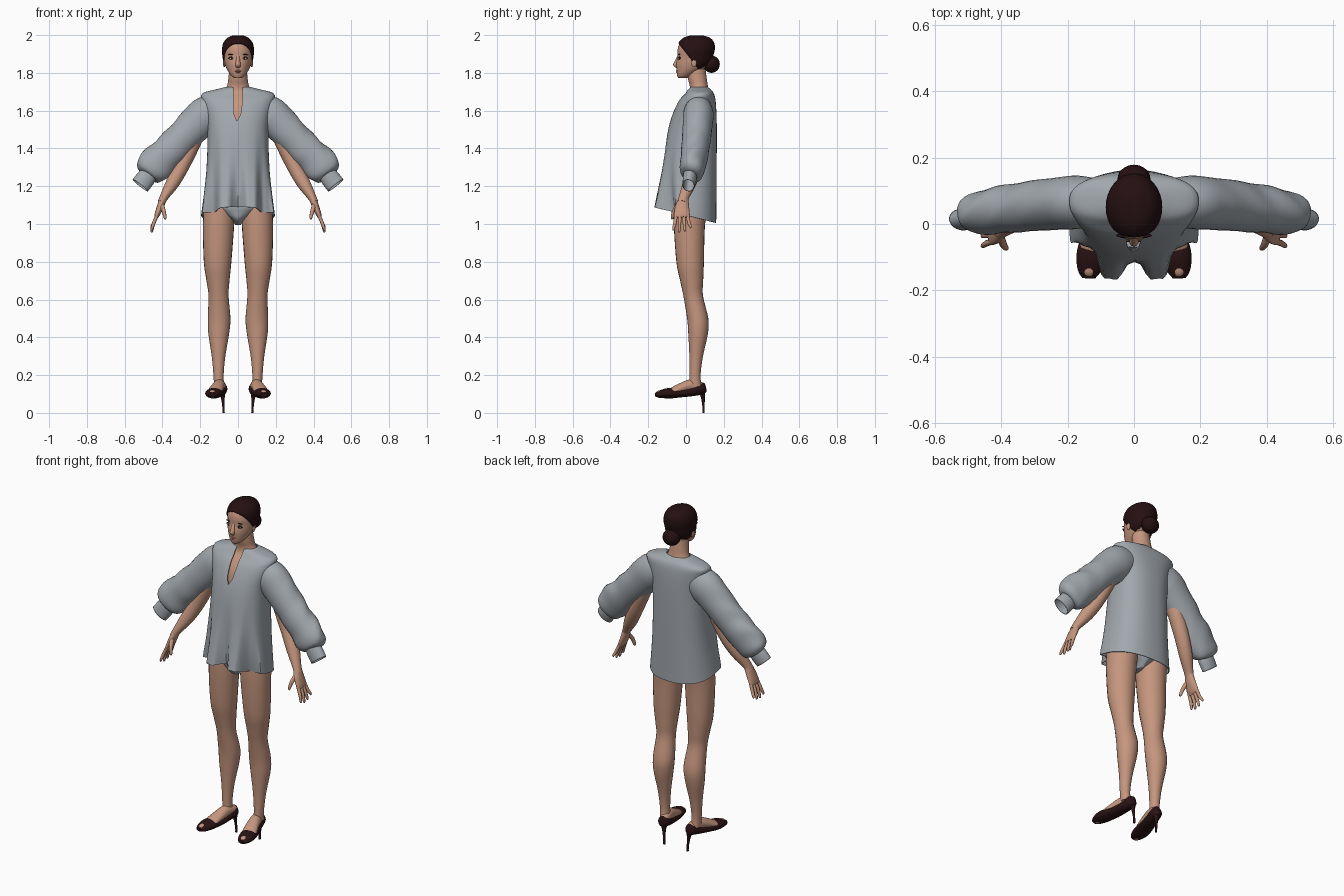
import bpy, bmesh
from math import sin, cos, pi, exp, copysign
from mathutils import Vector

cube = bpy.data.objects.get("Cube")
if cube:
    bpy.data.objects.remove(cube, do_unlink=True)


def material(name, r, g, b):
    m = bpy.data.materials.new(name)
    m.use_nodes = True
    m.diffuse_color = (r, g, b, 1)
    node = m.node_tree.nodes["Principled BSDF"]
    node.inputs["Base Color"].default_value = (r, g, b, 1)
    node.inputs["Roughness"].default_value = 0.7
    return m


SKIN = material("skin", .56, .305, .21)
CLOTH = material("grey cloth", .36, .39, .42)
HAIR = material("dark brown hair", .018, .005, .006)
LEATHER = material("dark leather", .022, .006, .007)
LIPS = material("lip pink", .42, .19, .15)
WHITE = material("eye white", .6, .55, .5)
DARK = material("eye dark", .02, .012, .01)
Y, Z = Vector((0, 1, 0)), Vector((0, 0, 1))


def clamp(v):
    return max(0, min(1, v))


def finish(name, bm, mat, mirror=False, thick=0):
    bmesh.ops.recalc_face_normals(bm, faces=bm.faces)
    mesh = bpy.data.meshes.new(name)
    bm.to_mesh(mesh)
    bm.free()
    mesh.materials.append(mat)
    ob = bpy.data.objects.new(name, mesh)
    bpy.context.collection.objects.link(ob)
    if thick:
        mod = ob.modifiers.new("thickness", "SOLIDIFY")
        mod.thickness, mod.offset = thick, -1
    if mirror:
        ob.modifiers.new("mirror", "MIRROR")
    return ob


def smooth_path(rings, steps):
    """Catmull-Rom interpolation of (x, y, z, width, depth) rings."""
    pts = [rings[0]] + list(rings) + [rings[-1]]
    out = []
    for p, q, r, s in zip(pts, pts[1:], pts[2:], pts[3:]):
        for k in range(steps):
            t = k / steps
            out.append([b + .5 * t * (c - a + t * (2*a - 5*b + 4*c - d + t * (3*(b - c) + d - a)))
                        for a, b, c, d in zip(p, q, r, s)])
    return out + [list(rings[-1])]


def loft(name, rings, mat, seg=24, steps=4, ref=Y, flat=False, power=2,
         caps=True, shape=None, cut=None, **kw):
    path = smooth_path(rings, steps)
    bm = bmesh.new()
    loops = []
    for i, (x, y, z, a, b) in enumerate(path):
        c = Vector((x, y, z))
        t = Z if flat else Vector(path[min(i + 1, len(path) - 1)][:3]) - Vector(path[max(i - 1, 0)][:3])
        t = t.normalized()
        u = ref.cross(t).normalized()
        v = t.cross(u)
        loop = []
        for k in range(seg):
            ca, sa = cos(2 * pi * k / seg), sin(2 * pi * k / seg)
            ca, sa = (copysign(abs(w) ** (2 / power), w) for w in (ca, sa))
            p = c + u * a * ca + v * b * sa
            loop.append(bm.verts.new(shape(p) if shape else p))
        loops.append(loop)
    for lo, hi in zip(loops, loops[1:]):
        for k in range(seg):
            bm.faces.new((lo[k], lo[k - 1], hi[k - 1], hi[k]))
    if caps:
        bm.faces.new(loops[0])
        bm.faces.new(loops[-1])
    if cut:
        bmesh.ops.bisect_plane(bm, geom=bm.verts[:] + bm.edges[:] + bm.faces[:],
                               plane_co=cut[0], plane_no=cut[1], clear_inner=True)
    return finish(name, bm, mat, **kw)


def ball(name, loc, size, mat, mirror=False):
    bm = bmesh.new()
    bmesh.ops.create_uvsphere(bm, u_segments=20, v_segments=12, radius=1)
    for v in bm.verts:
        v.co = Vector(a * b + c for a, b, c in zip(v.co, size, loc))
    return finish(name, bm, mat, mirror)


# Head, hair and bun
skull = [(0, -.018, 1.772, .018, .023), (0, -.006, 1.787, .038, .041), (0, .022, 1.82, .059, .073),
         (0, .039, 1.85, .07, .091), (0, .046, 1.885, .076, .091), (0, .05, 1.92, .078, .095),
         (0, .053, 1.955, .069, .087), (0, .055, 1.98, .047, .062), (0, .055, 1.992, .016, .022)]
loft("head", skull, SKIN, 32, flat=True)
loft("hair", [(x, y + .002, z + .007, a + .007, b + .006) for x, y, z, a, b in skull], HAIR, 32,
     flat=True, cut=((0, -.04, 1.957), (0, 1.3, 1)), thick=.01)
ball("hair_bun", (0, .135, 1.846), (.05, .044, .046), HAIR)

# Face
loft("nose", [(0, -.036, 1.896, .008, .006), (0, -.046, 1.865, .011, .013),
              (0, -.052, 1.842, .014, .016), (0, -.045, 1.827, .011, .009)], SKIN, 16, flat=True)
ball("ears", (.073, .042, 1.855), (.007, .014, .025), SKIN, True)
ball("eye_shadow", (.033, -.034, 1.878), (.019, .006, .008), DARK, True)
ball("eyes", (.033, -.037, 1.876), (.014, .005, .0055), WHITE, True)
ball("irises", (.033, -.041, 1.876), (.005, .002, .005), DARK, True)
ball("eyebrows", (.035, -.0355, 1.897), (.019, .005, .0025), HAIR, True)
ball("upper_lip", (0, -.046, 1.811), (.019, .007, .0045), LIPS)
ball("lower_lip", (0, -.045, 1.804), (.015, .007, .005), LIPS)

# Torso with neck, and briefs
loft("torso", [(0, .035, 1.08, .15, .095), (0, .05, 1.3, .115, .08), (0, .045, 1.5, .135, .1),
               (0, .05, 1.6, .14, .095), (0, .06, 1.66, .13, .073), (0, .07, 1.695, .085, .055),
               (0, .068, 1.73, .059, .048), (0, .06, 1.77, .051, .05), (0, .055, 1.82, .047, .048)],
     SKIN, 32, flat=True)
loft("briefs", [(0, .025, .995, .014, .05), (0, .022, 1.025, .04, .088), (0, .024, 1.06, .1, .1),
                (0, .03, 1.1, .165, .11), (0, .035, 1.17, .155, .105)], CLOTH, 32, flat=True)

# Legs and feet
loft("legs", [(.098, .03, 1.12, .08, .095), (.103, .018, 1, .083, .083), (.108, .022, .8, .073, .073),
              (.106, .03, .7, .061, .061), (.103, .038, .62, .053, .052), (.1, .062, .5, .06, .056),
              (.102, .064, .42, .055, .052), (.103, .054, .3, .036, .036),
              (.103, .048, .2, .027, .029), (.1, .05, .14, .027, .033)], SKIN, flat=True, mirror=True)
loft("feet", [(.086, .085, .135, .025, .025), (.098, .03, .145, .03, .033), (.112, -.03, .13, .036, .026),
              (.128, -.09, .106, .04, .02), (.136, -.142, .099, .022, .02), (.139, -.158, .097, .014, .01)],
     SKIN, ref=Z, mirror=True)

# High-heeled shoes
loft("shoes", [(.084, .104, .135, .012, .022), (.087, .085, .13, .031, .032), (.098, .03, .113, .036, .025),
               (.112, -.03, .104, .042, .022), (.128, -.09, .104, .045, .028), (.135, -.138, .099, .036, .019),
               (.137, -.163, .095, .02, .01)], LEATHER, ref=Z, mirror=True)
loft("shoe_heels", [(.086, .082, .125, .024, .022), (.081, .089, .085, .011, .011),
                    (.077, .093, .03, .006, .006), (.076, .093, 0, .006, .006)],
     LEATHER, 12, flat=True, mirror=True)

# Arms and hands
loft("arms", [(.17, .07, 1.6, .045, .045), (.235, .06, 1.44, .043, .045), (.295, .045, 1.31, .039, .041),
              (.345, .02, 1.22, .036, .036), (.39, -.01, 1.145, .023, .027), (.405, -.018, 1.115, .02, .028)],
     SKIN, mirror=True)
loft("palms", [(.394, -.012, 1.14, .02, .025), (.412, -.02, 1.09, .018, .037),
               (.428, -.022, 1.05, .014, .042), (.434, -.022, 1.035, .009, .039)], SKIN, mirror=True)
for i, finger in enumerate(("index", "middle", "ring", "little")):
    y0, y1 = -.052 + .02 * i, -.066 + .03 * i
    drop = (.01, 0, .005, .022)[i]
    loft(finger + "_fingers", [(.427, y0, 1.05, .009, .01), (.446, (y0 + y1) / 2, 1.005, .009, .009),
                               (.456, y1, .965 + drop, .007, .007), (.457, y1, .955 + drop, .003, .003)],
         SKIN, 10, mirror=True)
loft("thumbs", [(.405, -.035, 1.105, .013, .013), (.394, -.062, 1.07, .011, .011),
                (.386, -.073, 1.035, .008, .008), (.385, -.074, 1.025, .003, .003)], SKIN, 10, mirror=True)


# Tunic: two deep front folds, sides falling straight, hem dropping toward the back
def drape(p):
    w = clamp((1.5 - p.z) / .41)
    front = clamp((.04 - p.y) / .1)
    valley = .07 * exp(-(p.x / .034) ** 2)
    s = clamp((abs(p.x) - .09) / .045)
    side = w * s * s * (3 - 2 * s) * max(0, -.055 - p.y)
    ripple = .003 * cos(p.x * 130 + p.z * 3)
    return Vector((p.x, p.y + side + w * w * front * (valley + ripple),
                   p.z - w * .25 * (p.y + side + .175)))


tunic_rings = [(1.725, .068, .026, .115), (1.713, .115, .012, .13), (1.69, .19, -.005, .148),
               (1.64, .187, -.045, .158), (1.52, .162, -.09, .163), (1.3, .168, -.13, .162), (1.09, .195, -.175, .16)]
tunic = loft("tunic", [(0, (f + b) / 2, z, w, (b - f) / 2) for z, w, f, b in tunic_rings], CLOTH, 96,
             flat=True, power=2.4, caps=False, shape=drape, thick=.004)

# Neck slit cut out of the tunic front
bm = bmesh.new()
outline = ((-.006, 1.545), (.014, 1.58), (.022, 1.64), (.026, 1.77), (-.026, 1.77), (-.022, 1.64), (-.02, 1.58))
ends = [[bm.verts.new((x, y, z)) for x, z in outline] for y in (-.25, .05)]
bm.faces.new(ends[0])
bm.faces.new(ends[1])
for k in range(len(outline)):
    bm.faces.new((ends[0][k], ends[0][k - 1], ends[1][k - 1], ends[1][k]))
cutter = finish("slit_cutter", bm, CLOTH)
cutter.hide_render = True
slit = tunic.modifiers.new("slit", "BOOLEAN")
slit.object, slit.operation, slit.solver = cutter, "DIFFERENCE", "EXACT"
bpy.context.view_layer.objects.active = tunic
for mod in list(tunic.modifiers):
    bpy.ops.object.modifier_apply(modifier=mod.name)
bpy.data.objects.remove(cutter, do_unlink=True)


# Full sleeves with soft wrinkles, gathered into open cuffs
def wrinkle(p):
    amount = clamp((p.x - .22) / .2) * .0035
    return p + Vector((1, .6, 1)) * amount * sin(45 * p.x - 25 * p.z + 45 * p.y)


loft("sleeves", [(.09, .068, 1.6, .075, .065), (.165, .066, 1.58, .098, .08), (.225, .062, 1.528, .094, .079),
                 (.31, .054, 1.44, .088, .076), (.385, .045, 1.365, .091, .072), (.45, .035, 1.3, .093, .067),
                 (.478, .028, 1.27, .078, .056), (.486, .025, 1.26, .045, .036)],
     CLOTH, 32, shape=wrinkle, mirror=True)
loft("cuffs", [(.463, .024, 1.278, .045, .036), (.49, .02, 1.24, .051, .036), (.518, .013, 1.204, .051, .033)],
     CLOTH, caps=False, mirror=True, thick=.004)

# Smooth shading throughout
bpy.ops.object.select_all(action="DESELECT")
for ob in bpy.context.collection.objects:
    if ob.type == "MESH":
        ob.select_set(True)
        bpy.context.view_layer.objects.active = ob
bpy.ops.object.shade_smooth_by_angle(angle=.9)
